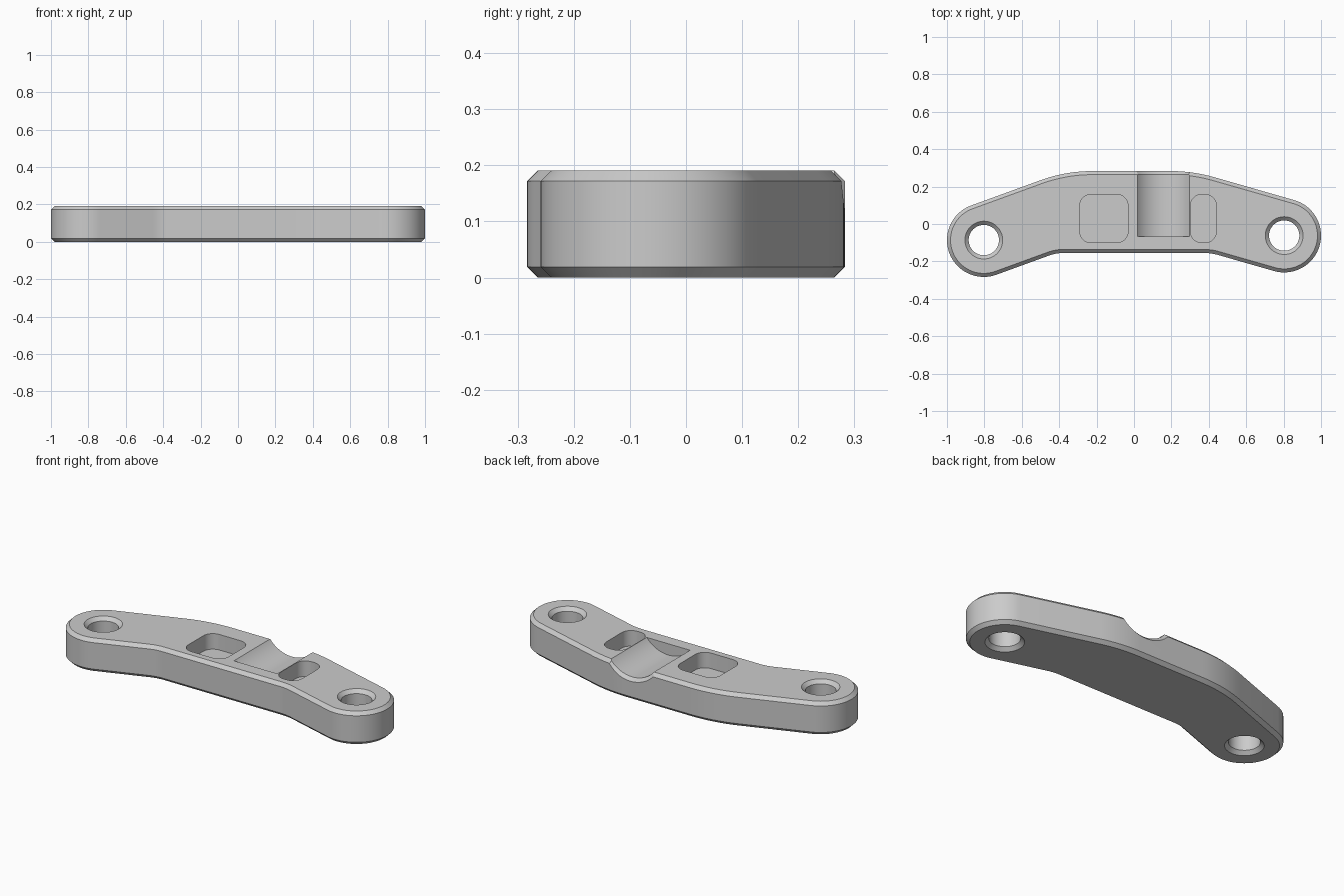
import bpy, bmesh
from math import sin, cos, radians, pi
from mathutils import Vector

cube = bpy.data.objects.get("Cube")
if cube:
    bpy.data.objects.remove(cube, do_unlink=True)

HEIGHT, CHAMFER, END_R = 0.191, 0.019, 0.197
LEFT_EYE = Vector((0.803, -0.062))
RIGHT_EYE = Vector((-0.803, -0.086))

grey = bpy.data.materials.new("satin_grey")
grey.use_nodes = True
grey.diffuse_color = (0.6, 0.6, 0.6, 1)
grey.node_tree.nodes["Principled BSDF"].inputs["Base Color"].default_value = grey.diffuse_color


def arc(centre, r, a0, a1, n):
    angles = [radians(a0 + (a1 - a0) * i / n) for i in range(n + 1)]
    return [Vector((centre[0] + r * cos(a), centre[1] + r * sin(a))) for a in angles]


def circle(centre, r, n=64):
    return arc(centre, r, 0, 360, n)[:-1]


def blend(corner, before, after, length, n=10):
    """Rounded corner between the directions of two neighbouring points."""
    c = Vector(corner)
    p = c + (Vector(before) - c).normalized() * length
    q = c + (Vector(after) - c).normalized() * length
    return [p * (1 - t) ** 2 + c * 2 * t * (1 - t) + q * t * t
            for t in (i / n for i in range(n + 1))]


def inset(loop, d):
    """Move a counter-clockwise loop inward by d."""
    out = []
    for i, p in enumerate(loop):
        a = (p - loop[i - 1]).normalized()
        b = (loop[(i + 1) % len(loop)] - p).normalized()
        na, nb = Vector((-a.y, a.x)), Vector((-b.y, b.x))
        out.append(p + (na + nb) * d / (1 + na.dot(nb)))
    return out


def loft(name, rings):
    """Solid through equal-sized loops given as (loop, z)."""
    bm = bmesh.new()
    rows = [[bm.verts.new((p.x, p.y, z)) for p in loop] for loop, z in rings]
    for low, high in zip(rows, rows[1:]):
        for i in range(len(low)):
            j = (i + 1) % len(low)
            bm.faces.new((low[i], low[j], high[j], high[i]))
    bm.faces.new(rows[0][::-1])
    bm.faces.new(rows[-1])
    bmesh.ops.recalc_face_normals(bm, faces=bm.faces)
    mesh = bpy.data.meshes.new(name)
    bm.to_mesh(mesh)
    bm.free()
    mesh.materials.append(grey)
    ob = bpy.data.objects.new(name, mesh)
    bpy.context.collection.objects.link(ob)
    return ob


def rounded_box(x0, x1, y0, y1, r):
    corners = [(x1 - r, y1 - r), (x0 + r, y1 - r), (x0 + r, y0 + r), (x1 - r, y0 + r)]
    return [p for k, c in enumerate(corners) for p in arc(c, r, 90 * k, 90 * k + 90, 10)]


# Bent bar outline: two round ends joined by straight and blended edges
right_end = arc(RIGHT_EYE, END_R, 110, 290, 36)
left_end = arc(LEFT_EYE, END_R, -106, 74, 36)


def meet(p, slope_deg, y):
    """Point where a line from p at the given slope reaches height y."""
    return Vector((p.x + (y - p.y) / (sin(radians(slope_deg)) / cos(radians(slope_deg))), y))


FRONT_Y, BACK_Y = -0.155, 0.283
fr, fl = meet(right_end[-1], 20, FRONT_Y), meet(left_end[0], -16, FRONT_Y)
br, bl = meet(right_end[0], 20, BACK_Y), meet(left_end[-1], -16, BACK_Y)
outline = (right_end + blend(fr, right_end[-1], fl, 0.04)
           + blend(fl, fr, left_end[0], 0.04) + left_end
           + blend(bl, left_end[-1], br, 0.12, 14)
           + blend(br, bl, right_end[0], 0.145, 14))

small = inset(outline, CHAMFER)
bar = loft("bent_bar", [(small, 0), (outline, CHAMFER),
                        (outline, HEIGHT - CHAMFER), (small, HEIGHT)])

cutters = []
# Chamfered bolt holes through both ends
for name, c in (("left_hole_cutter", LEFT_EYE), ("right_hole_cutter", RIGHT_EYE)):
    wide, bore = circle(c, 0.111), circle(c, 0.081)
    cutters.append(loft(name, [(wide, -0.01), (bore, 0.02),
                               (bore, HEIGHT - 0.02), (wide, HEIGHT + 0.01)]))

# Blind rounded pockets in the top
for name, x0, x1 in (("right_pocket_cutter", -0.29, -0.032), ("left_pocket_cutter", 0.302, 0.44)):
    shape = rounded_box(x0, x1, -0.1, 0.158, 0.06)
    cutters.append(loft(name, [(shape, HEIGHT - 0.09), (shape, HEIGHT + 0.05)]))

# Round saddle groove, flared where it leaves the back
HALF, DEPTH = 0.139, 0.065
R = (HALF ** 2 + DEPTH ** 2) / (2 * DEPTH)
tube, flare = circle((0, 0), R, 128), circle((0, 0), R + 0.028, 128)
groove = loft("groove_cutter", [(tube, -0.066), (tube, BACK_Y - 0.018), (flare, BACK_Y + 0.01)])
groove.rotation_euler.x = -pi / 2
groove.location = (0.159, 0, HEIGHT - DEPTH + R)
cutters.append(groove)

# Cut everything and tidy up
bpy.context.view_layer.update()
bpy.ops.object.select_all(action='DESELECT')
bpy.context.view_layer.objects.active = bar
bar.select_set(True)
for cutter in cutters:
    cutter.hide_render = True
    mod = bar.modifiers.new(cutter.name, 'BOOLEAN')
    mod.operation, mod.solver, mod.object = 'DIFFERENCE', 'EXACT', cutter
    bpy.ops.object.modifier_apply(modifier=mod.name)
    bpy.data.objects.remove(cutter, do_unlink=True)
bpy.ops.object.shade_smooth_by_angle(angle=radians(25))
